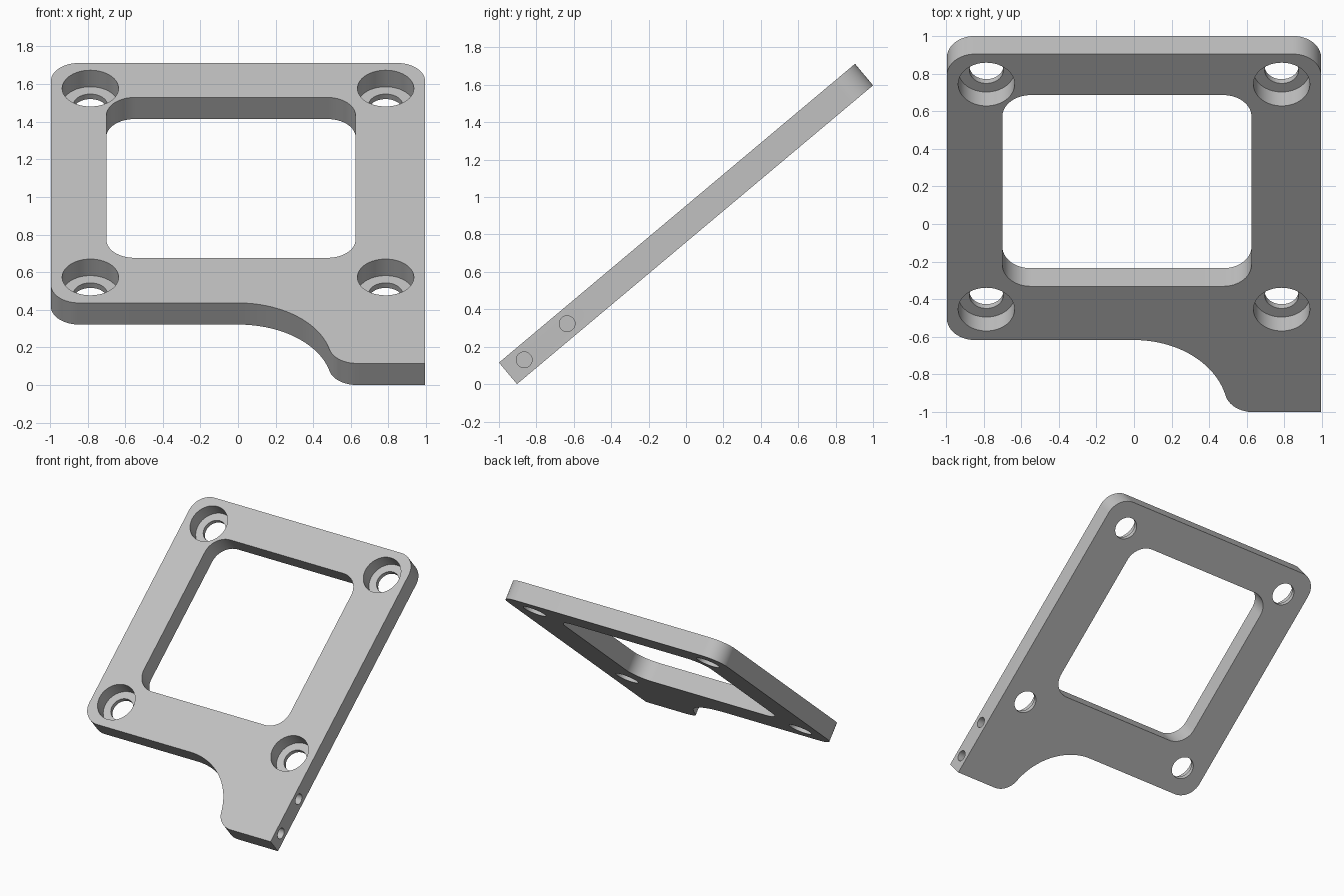
import bpy, bmesh
from math import radians, cos, sin, sqrt, asin, degrees
from mathutils import Matrix, Vector

cube = bpy.data.objects.get("Cube")
if cube:
    bpy.data.objects.remove(cube, do_unlink=True)

HALF, LENGTH, THICK, SHELF, R = 0.995, 2.485, 0.15, 0.5, 0.15
TILT = radians(40)

grey = bpy.data.materials.new("light grey")
grey.use_nodes = True
colour = (0.53, 0.53, 0.53, 1)
grey.diffuse_color = colour
grey.node_tree.nodes["Principled BSDF"].inputs["Base Color"].default_value = colour


def arc(cx, cy, r, start, end, steps=16):
    angles = [radians(start + (end - start) * i / steps) for i in range(steps + 1)]
    return [(cx + r * cos(a), cy + r * sin(a)) for a in angles]


def rounded_rect(x0, x1, y0, y1, r):
    return (arc(x0 + r, y0 + r, r, 180, 270) + arc(x1 - r, y0 + r, r, 270, 360)
            + arc(x1 - r, y1 - r, r, 0, 90) + arc(x0 + r, y1 - r, r, 90, 180))


def prism(name, outline, bottom, top):
    """Extrude a closed outline between two heights."""
    bm = bmesh.new()
    face = bm.faces.new([bm.verts.new((x, y, bottom)) for x, y in outline])
    side = bmesh.ops.extrude_face_region(bm, geom=[face])
    verts = [g for g in side["geom"] if isinstance(g, bmesh.types.BMVert)]
    bmesh.ops.translate(bm, verts=verts, vec=Vector((0, 0, top - bottom)))
    bmesh.ops.recalc_face_normals(bm, faces=bm.faces)
    mesh = bpy.data.meshes.new(name)
    bm.to_mesh(mesh)
    bm.free()
    mesh.materials.append(grey)
    obj = bpy.data.objects.new(name, mesh)
    bpy.context.collection.objects.link(obj)
    return obj


def circle(x, y, r):
    return arc(x, y, r, 0, 360, 64)[:-1]


# Plate outline: rounded body, concave sweep and a square-ended tab
foot_x = sqrt((SHELF + R) ** 2 - R ** 2)
meet = degrees(asin(R / (SHELF + R)))
outline = (arc(foot_x, R, R, 180 + meet, 270) + [(HALF, 0)]
           + arc(HALF - R, LENGTH - R, R, 0, 90)
           + arc(-HALF + R, LENGTH - R, R, 90, 180)
           + arc(-HALF + R, SHELF + R, R, 180, 270)
           + arc(0, 0, SHELF, 90, meet, 32)[:-1])
plate = prism("mounting_plate", outline, -THICK, 0)

# Window opening
cutters = [prism("window_cutter", rounded_rect(-0.70, 0.625, 0.873, 2.2, R), -0.3, 0.1)]

# Counterbored screw holes
for x in (-0.785, 0.785):
    for y in (0.713, 2.275):
        cutters.append(prism("bore_cutter", circle(x, y, 0.15), -0.115, 0.1))
        cutters.append(prism("hole_cutter", circle(x, y, 0.09), -0.3, -0.05))

# Blind holes in the side edge of the tab
for y in (0.113, 0.413):
    pin = prism("pin_hole_cutter", circle(0, 0, 0.042), -0.2, 0.1)
    pin.data.transform(Matrix.Translation((HALF, y, -THICK / 2)) @ Matrix.Rotation(radians(90), 4, 'Y'))
    cutters.append(pin)

bpy.context.view_layer.objects.active = plate
for cutter in cutters:
    cutter.hide_render = True
    cut = plate.modifiers.new("cut", 'BOOLEAN')
    cut.operation, cut.solver, cut.object = 'DIFFERENCE', 'EXACT', cutter
    bpy.ops.object.modifier_apply(modifier=cut.name)
    bpy.data.objects.remove(cutter, do_unlink=True)

# Lean the plate back onto the ground
plate.data.transform(Matrix.Translation((0, -1, THICK * cos(TILT))) @ Matrix.Rotation(TILT, 4, 'X'))
bpy.ops.object.select_all(action='DESELECT')
plate.select_set(True)
bpy.ops.object.shade_smooth_by_angle(angle=radians(30))
